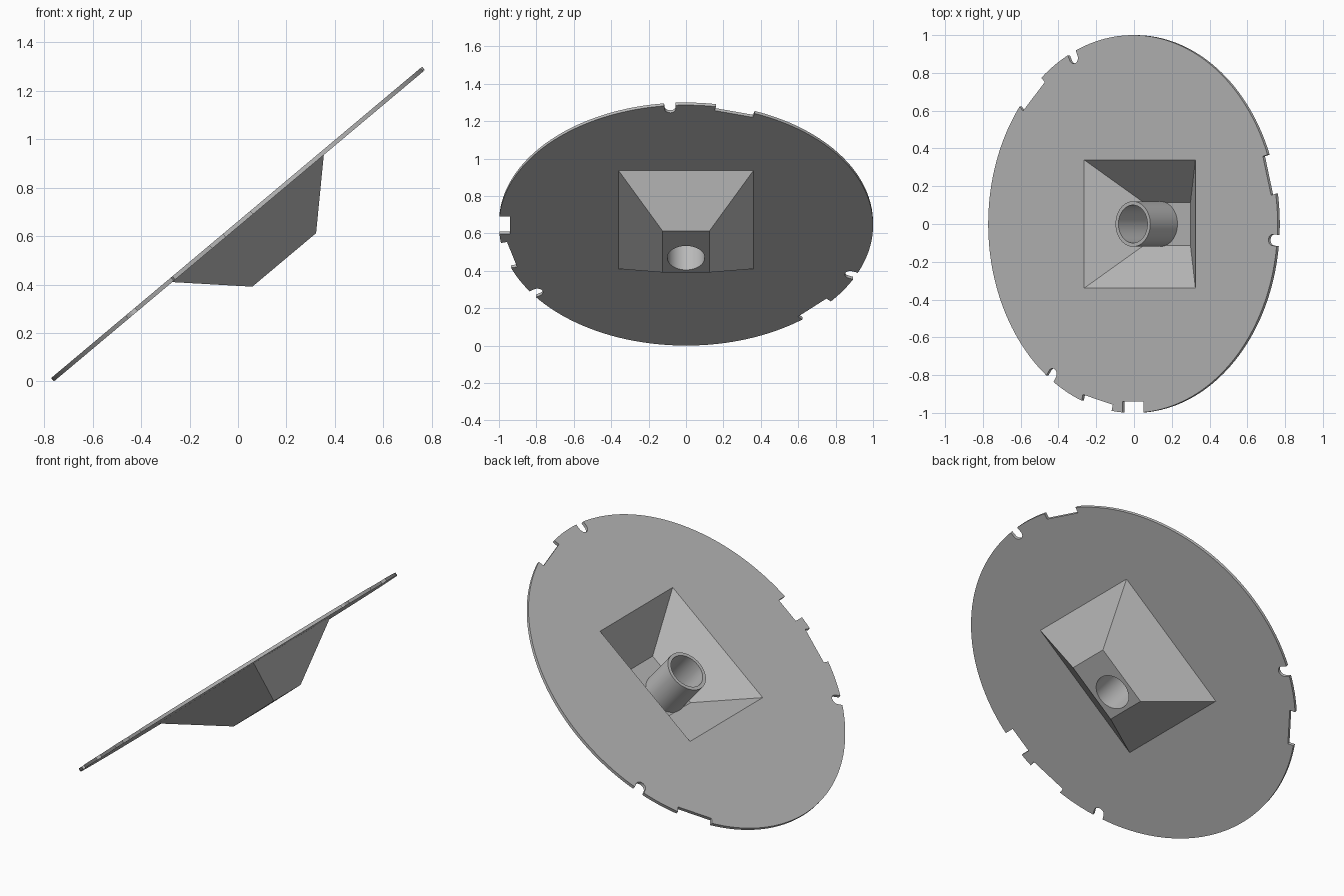
import bpy, bmesh, math
from mathutils import Matrix, Vector

if "Cube" in bpy.data.objects:
    bpy.data.objects.remove(bpy.data.objects["Cube"])

TILT = math.radians(40)
HALF = 0.009                      # half the disc thickness
BASE, FLOOR = -0.236, -0.215      # funnel underside and inner floor
BORE, TUBE_R = 0.1, 0.12
PLACE = (Matrix.Translation((0, 0, math.sin(TILT) + HALF * math.cos(TILT)))
         @ Matrix.Rotation(-TILT, 4, 'Y'))

grey = bpy.data.materials.new("plain grey")
grey.use_nodes = True
grey.diffuse_color = (0.5, 0.5, 0.5, 1)
grey.node_tree.nodes["Principled BSDF"].inputs["Base Color"].default_value = (0.5, 0.5, 0.5, 1)


def finish(name, mesh):
    """Clean the mesh, tilt it into place and shade it."""
    bm = bmesh.new()
    bm.from_mesh(mesh)
    bmesh.ops.remove_doubles(bm, verts=bm.verts, dist=0.0001)
    bmesh.ops.recalc_face_normals(bm, faces=bm.faces)
    bm.to_mesh(mesh)
    bm.free()
    mesh.materials.clear()
    mesh.materials.append(grey)
    obj = bpy.data.objects.new(name, mesh)
    bpy.context.collection.objects.link(obj)
    obj.matrix_world = PLACE
    bpy.ops.object.select_all(action='DESELECT')
    obj.select_set(True)
    bpy.context.view_layer.objects.active = obj
    bpy.ops.object.shade_smooth_by_angle(angle=math.radians(30))


def plate(name, loops, low, high):
    """Solid plate from flat loops; inner loops become holes."""
    curve = bpy.data.curves.new(name + " outline", 'CURVE')
    curve.dimensions = '2D'
    curve.fill_mode = 'BOTH'
    curve.extrude = (high - low) / 2
    for loop in loops:
        spline = curve.splines.new('POLY')
        spline.points.add(len(loop) - 1)
        for point, (x, y) in zip(spline.points, loop):
            point.co = (x, y, 0, 1)
        spline.use_cyclic_u = True
    helper = bpy.data.objects.new(name + " outline", curve)
    bpy.context.collection.objects.link(helper)
    bpy.context.view_layer.update()
    graph = bpy.context.evaluated_depsgraph_get()
    mesh = bpy.data.meshes.new_from_object(helper.evaluated_get(graph))
    bpy.data.objects.remove(helper)
    mesh.transform(Matrix.Translation((0, 0, (low + high) / 2)))
    finish(name, mesh)


def circle(r, n=64):
    return [(r * math.cos(math.tau * i / n), r * math.sin(math.tau * i / n)) for i in range(n)]


def rect(x0, x1, y):
    return [(x0, -y), (x1, -y), (x1, y), (x0, y)]


# Rim notches: centre angle, half width, and (sideways, radial) points
def box_notch(angle, w, depth):
    return angle, w, [(-w, depth), (w, depth)]


def round_notch(angle, r=0.03, centre=0.97):
    arc = [math.pi * (1 + i / 12) for i in range(13)]
    return angle, r, [(r * math.cos(a), centre + r * math.sin(a)) for a in arc]


notches = [box_notch(270, 0.073, 0.94)]
for turn in (0, 120, 240):
    notches.append(box_notch(15.4 + turn, 0.107, 0.961))
    notches.append(round_notch((355 + turn) % 360))
notches.sort(key=lambda notch: notch[0])

# Walk the rim, joining notches with arcs
rim = []
for i, (angle, w, points) in enumerate(notches):
    a = math.radians(angle)
    for s, d in points:
        rim.append((d * math.cos(a) - s * math.sin(a), d * math.sin(a) + s * math.cos(a)))
    after = notches[(i + 1) % len(notches)]
    start = a + math.asin(w)
    end = math.radians(after[0]) - math.asin(after[1])
    if end < start:
        end += math.tau
    steps = max(2, round((end - start) / math.radians(2)))
    for k in range(steps + 1):
        t = start + (end - start) * k / steps
        rim.append((math.cos(t), math.sin(t)))

# Tilted disc with its rectangular opening
mouth = rect(-0.338, 0.432, 0.34)
plate("disc", [rim, mouth], -HALF, HALF)

# Funnel walls: an outer and an inner skin
bm = bmesh.new()
outer_base = rect(-0.121, 0.223, 0.125)
skins = [(rect(-0.362, 0.455, 0.36), -HALF, outer_base, BASE),
         (mouth, HALF, rect(-0.115, 0.21, 0.115), FLOOR)]
for top, z_top, bottom, z_bottom in skins:
    upper = [bm.verts.new((x, y, z_top)) for x, y in top]
    lower = [bm.verts.new((x, y, z_bottom)) for x, y in bottom]
    for i in range(4):
        j = (i + 1) % 4
        bm.faces.new((upper[i], upper[j], lower[j], lower[i]))
walls = bpy.data.meshes.new("funnel_walls")
bm.to_mesh(walls)
bm.free()
finish("funnel_walls", walls)

# Funnel floor with the bore, and the tube standing on it
plate("funnel_floor", [outer_base, circle(BORE)], BASE, FLOOR)
plate("tube", [circle(TUBE_R), circle(BORE)], FLOOR, HALF)
